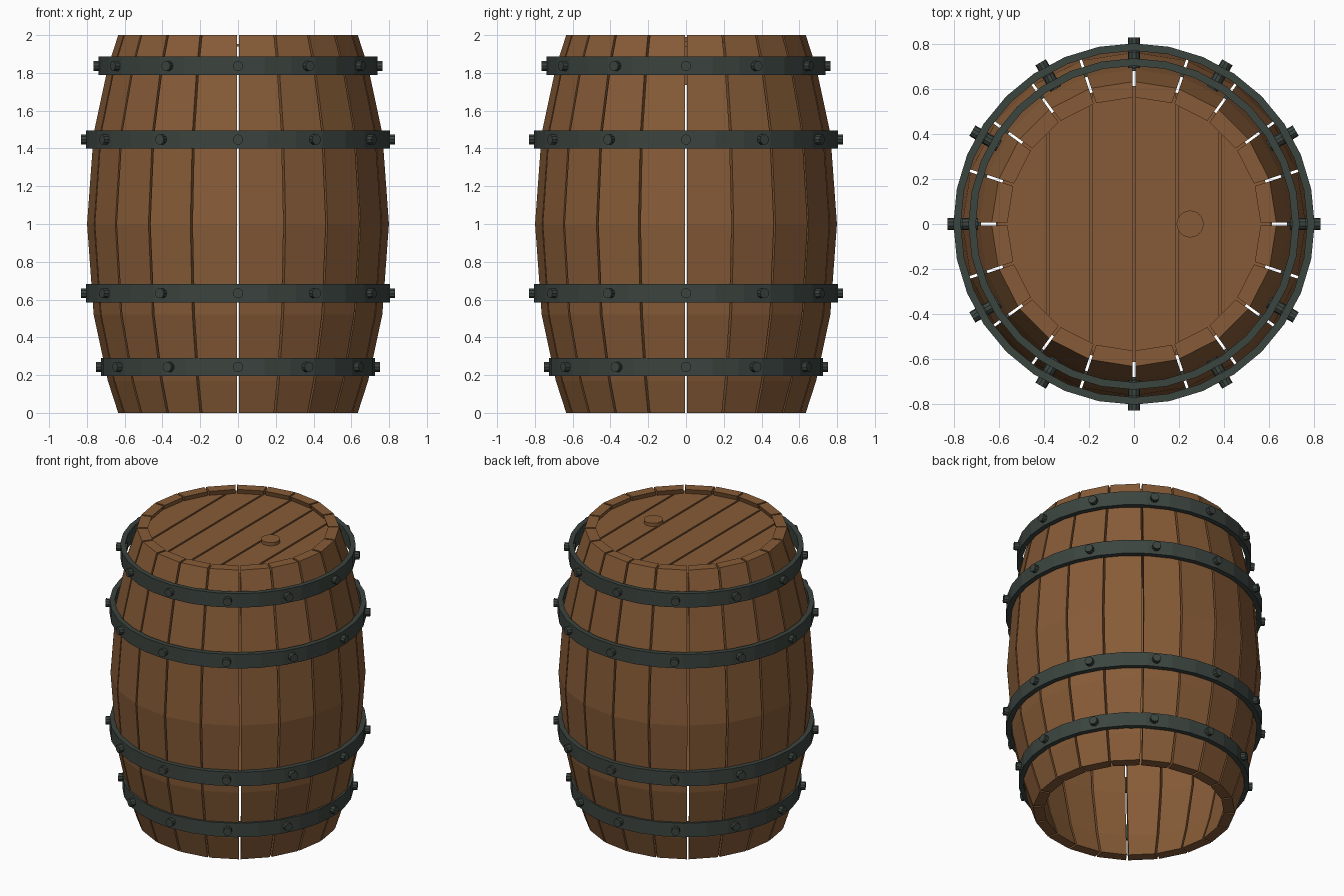
import bpy, bmesh, math
from mathutils import Matrix, Vector

cube = bpy.data.objects.get("Cube")
if cube:
    bpy.data.objects.remove(cube)


def material(name, rgb):
    mat = bpy.data.materials.new(name)
    mat.use_nodes = True
    mat.diffuse_color = (*rgb, 1)
    mat.node_tree.nodes["Principled BSDF"].inputs["Base Color"].default_value = (*rgb, 1)
    return mat


wood = material("brown wood", (0.24, 0.105, 0.038))
iron = material("dark iron", (0.044, 0.058, 0.050))


def finish(bm, name, mat):
    bmesh.ops.recalc_face_normals(bm, faces=bm.faces)
    mesh = bpy.data.meshes.new(name)
    bm.to_mesh(mesh)
    bm.free()
    mesh.materials.append(mat)
    obj = bpy.data.objects.new(name, mesh)
    bpy.context.collection.objects.link(obj)
    return obj


def cylinder(bm, radius, depth, sides, matrix):
    bmesh.ops.create_cone(bm, cap_ends=True, segments=sides, radius1=radius,
                          radius2=radius, depth=depth, matrix=matrix)


# Staves: flat-faced bent boards with a narrow gap between neighbours
STAVES = 20
GAP = 0.006
half = math.pi / STAVES
profile = [(0, 0.635), (0.17, 0.69), (0.52, 0.765), (1, 0.80),
           (1.48, 0.765), (1.83, 0.69), (2, 0.635)]
THICK = 0.07


def stave(index):
    bm = bmesh.new()
    rings = []
    for z, radius in profile:
        ring = []
        for r, side in ((radius, -1), (radius, 1), (radius - THICK, 1), (radius - THICK, -1)):
            width = r * math.sin(half) - GAP
            ring.append(bm.verts.new((r * math.cos(half), side * width, z)))
        rings.append(ring)
    for a, b in zip(rings, rings[1:]):
        for i in range(4):
            j = (i + 1) % 4
            bm.faces.new((a[i], a[j], b[j], b[i]))
    bm.faces.new(rings[0])
    bm.faces.new(rings[-1])
    bm.transform(Matrix.Rotation((2 * index + 1) * half, 4, 'Z'))
    finish(bm, f"stave_{index + 1}", wood)


for n in range(STAVES):
    stave(n)

# Lid: backing disc under separate planks clipped to the round
LID_R = 0.615
bm = bmesh.new()
cylinder(bm, LID_R, 0.012, 40, Matrix.Translation((0, 0, 1.946)))
finish(bm, "lid_backing", wood)

edges = [-LID_R, -0.385, -0.193, 0, 0.193, 0.385, LID_R]
for n, (x0, x1) in enumerate(zip(edges, edges[1:])):
    bm = bmesh.new()
    cylinder(bm, LID_R, 0.025, 40, Matrix.Translation((0, 0, 1.955)))
    for x, direction in ((x0 + GAP, -1), (x1 - GAP, 1)):
        cut = bmesh.ops.bisect_plane(bm, geom=bm.verts[:] + bm.edges[:] + bm.faces[:],
                                     plane_co=(x, 0, 0), plane_no=(direction, 0, 0),
                                     clear_outer=True)
        rim = [e for e in cut["geom_cut"] if isinstance(e, bmesh.types.BMEdge)]
        bmesh.ops.holes_fill(bm, edges=rim)
    finish(bm, f"lid_plank_{n + 1}", wood)

# Bung: long plug through the lid
bm = bmesh.new()
cylinder(bm, 0.06, 0.255, 24, Matrix.Translation((0.25, 0, 1.8625)))
finish(bm, "bung", wood)


# Hoops: flat iron rings with radial rivets
def hoop(name, z, outer, height=0.097, wall=0.033, sides=32):
    bm = bmesh.new()
    section = [(outer, -height / 2), (outer, height / 2),
               (outer - wall, height / 2), (outer - wall, -height / 2)]
    rings = []
    for i in range(sides):
        a = math.tau * i / sides
        rings.append([bm.verts.new((r * math.cos(a), r * math.sin(a), z + h))
                      for r, h in section])
    for a, b in zip(rings, rings[1:] + rings[:1]):
        for i in range(4):
            j = (i + 1) % 4
            bm.faces.new((a[i], b[i], b[j], a[j]))
    finish(bm, name, iron)

    bm = bmesh.new()
    for i in range(12):
        spin = Matrix.Rotation(math.tau * i / 12, 4, 'Z')
        place = spin @ Matrix.Translation((outer - 0.008, 0, z)) @ Matrix.Rotation(math.pi / 2, 4, 'Y')
        cylinder(bm, 0.027, 0.07, 10, place)
    finish(bm, name + "_rivets", iron)


hoop("bottom_hoop", 0.243, 0.725)
hoop("lower_hoop", 0.633, 0.805)
hoop("upper_hoop", 1.447, 0.805)
hoop("top_hoop", 1.837, 0.738)
